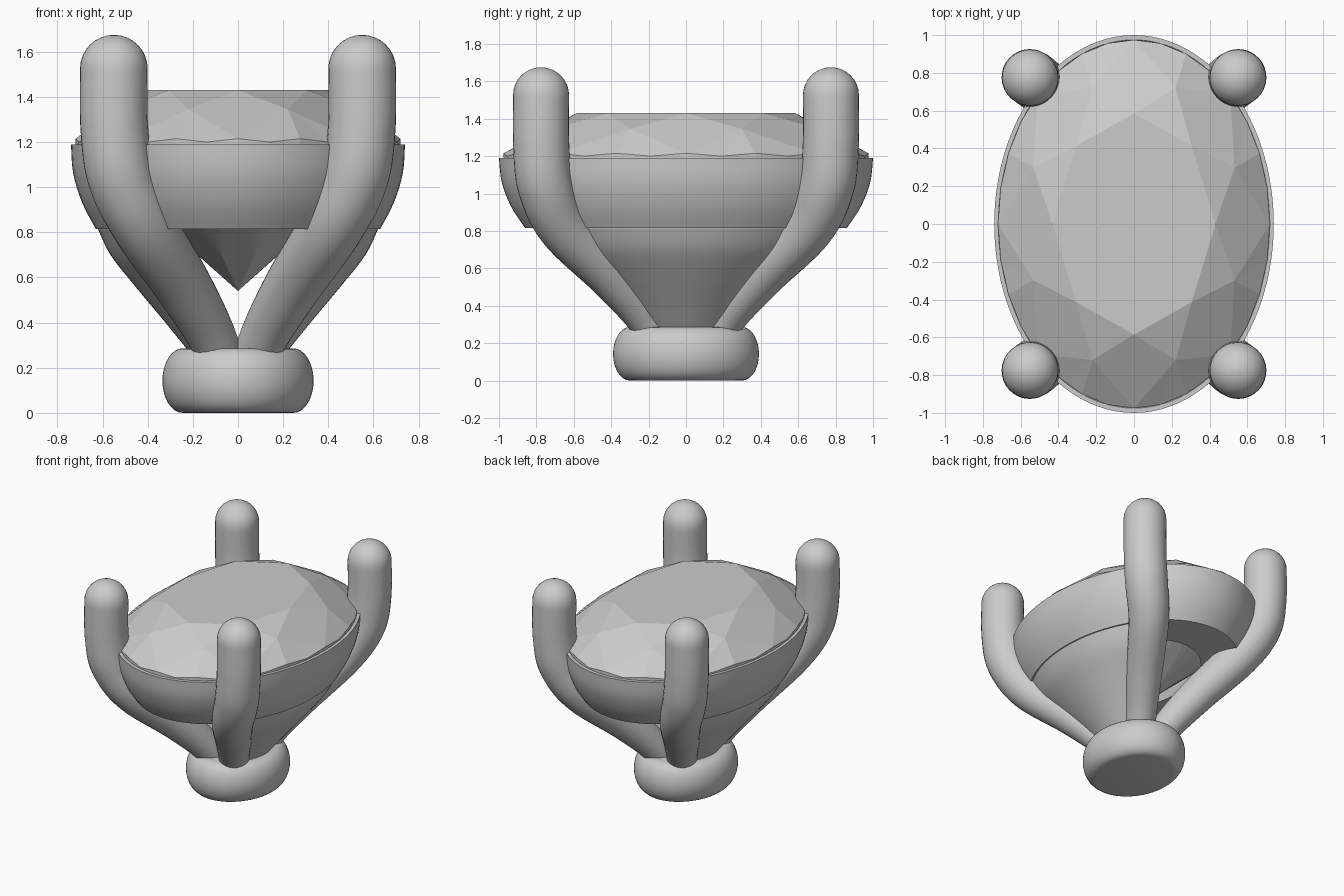
import bpy, bmesh
from math import sin, cos, pi, radians
from mathutils import Vector

if "Cube" in bpy.data.objects:
    bpy.data.objects.remove(bpy.data.objects["Cube"])


def make(name, verts, faces, smooth=True):
    me = bpy.data.meshes.new(name)
    me.from_pydata([tuple(v) for v in verts], [], faces)
    bm = bmesh.new()
    bm.from_mesh(me)
    bmesh.ops.recalc_face_normals(bm, faces=bm.faces)
    bm.to_mesh(me)
    bm.free()
    ob = bpy.data.objects.new(name, me)
    bpy.context.collection.objects.link(ob)
    if smooth:
        bpy.ops.object.select_all(action='DESELECT')
        ob.select_set(True)
        bpy.context.view_layer.objects.active = ob
        bpy.ops.object.shade_smooth_by_angle(angle=radians(35))
    return ob


def loft(name, rings, closed=True, loop=False, caps=False):
    n = len(rings[0])
    verts = [v for r in rings for v in r]
    faces = []
    m = len(rings)
    for i in range(m if loop else m - 1):
        a, b = i * n, (i + 1) % m * n
        for j in range(n if closed else n - 1):
            k = (j + 1) % n
            faces.append((a + j, a + k, b + k, b + j))
    if caps:
        faces += [tuple(range(n)), tuple(range((m - 1) * n, m * n))]
    return make(name, verts, faces)


def ellipse(a, b, z, n=96):
    return [(a * cos(2 * pi * i / n), b * sin(2 * pi * i / n), z) for i in range(n)]


def spline(pts, steps=8):
    """Catmull-Rom samples through 4-component points."""
    p = [pts[0]] + pts + [pts[-1]]
    out = []
    for i in range(1, len(p) - 2):
        for s in range(steps):
            t = s / steps
            out.append([0.5 * (2 * b + (c - a) * t + (2 * a - 5 * b + 4 * c - d) * t * t
                               + (3 * b - a - 3 * c + d) * t ** 3)
                        for a, b, c, d in zip(*p[i - 1:i + 3])])
    return out + [list(pts[-1])]


def mirror(ob, x, y):
    mod = ob.modifiers.new("mirror", 'MIRROR')
    mod.use_axis = (x, y, False)
    mod.use_mirror_merge = False


# Base: oval puck with fully rounded rim
base = []
for i in range(17):
    t = -pi / 2 + pi * i / 16
    base.append(ellipse(0.245 + 0.09 * cos(t), 0.30 + 0.09 * cos(t), 0.143 + 0.143 * sin(t)))
loft("base", base, caps=True)

# Bezel band: rounded outer wall, inner seat following the stone
outer = spline([(0.63, 0.86, 0.815, 0), (0.69, 0.935, 0.93, 0),
                (0.73, 0.985, 1.06, 0), (0.74, 1.0, 1.19, 0)], 5)
band = [ellipse(a, b, z) for a, b, z, _ in outer]
band += [ellipse(0.718, 0.975, 1.19), ellipse(0.40, 0.55, 0.815)]
loft("bezel_band", band, loop=True)

# Prongs: tapering bent rods with domed tips
path = spline([(0.05, 0.10, 0.08, 0.10), (0.10, 0.19, 0.30, 0.105), (0.235, 0.39, 0.55, 0.125),
               (0.41, 0.65, 0.82, 0.142), (0.515, 0.75, 1.04, 0.15),
               (0.548, 0.774, 1.26, 0.15), (0.55, 0.775, 1.525, 0.15)])
for i in range(1, 9):
    t = pi / 2 * i / 8.05
    path.append([0.55, 0.775, 1.525 + 0.15 * sin(t), 0.15 * cos(t)])
rings = []
for i, p in enumerate(path):
    d = Vector(path[min(i + 1, len(path) - 1)][:3]) - Vector(path[max(i - 1, 0)][:3])
    d.normalize()
    u = Vector((0.775, -0.55, 0)).normalized()
    u = (u - d * u.dot(d)).normalized()
    w = d.cross(u)
    rings.append([Vector(p[:3]) + p[3] * (u * cos(2 * pi * j / 32) + w * sin(2 * pi * j / 32))
                  for j in range(32)])
mirror(loft("prongs", rings, caps=True), True, True)

# Side webs: curved sheets between the front and back prongs
prof = spline([(0.20, 0.24, 0.25, 0), (0.33, 0.39, 0.41, 0), (0.455, 0.56, 0.56, 0),
               (0.565, 0.74, 0.70, 0), (0.625, 0.85, 0.825, 0)], 5)
web = [[(a * cos(t), b * sin(t), z) for t in [radians(-48 + 4 * j) for j in range(25)]]
       for a, b, z, _ in prof]
side = loft("side_webs", web, closed=False)
solid = side.modifiers.new("thickness", 'SOLIDIFY')
solid.thickness = 0.06
# thicken towards the inside of the setting
solid.offset = -1 if side.data.polygons[60].normal.x > 0 else 1
mirror(side, True, False)

# Gemstone: oval brilliant cut, flat facets
def gp(k, r, z):
    t = 2 * pi * k / 32
    return (0.72 * r * cos(t), 0.975 * r * sin(t), z)


v = [gp(4 * k, 0.60, 1.43) for k in range(8)]                    # table 0-7
v += [gp(4 * k + 2, 0.80, 1.345) for k in range(8)]              # star tips 8-15
v += [gp(k, 1, 1.20 if k % 2 else 1.215) for k in range(32)]     # girdle top 16-47
v += [gp(k, 1, 1.18) for k in range(32)]                         # girdle base 48-79
v += [gp(4 * k + 2, 0.25, 0.69) for k in range(8)]               # pavilion 80-87
v += [(0, 0, 0.54)]                                              # culet 88
f = [tuple(range(8))]
for k in range(8):
    n, q = (k + 1) % 8, (k - 1) % 8
    G = lambda i: 16 + (4 * k + i) % 32
    B = lambda i: 48 + (4 * k + i) % 32
    f += [(k, n, 8 + k), (k, 8 + k, G(0), 8 + q)]
    f += [(8 + k, G(i + 1), G(i)) for i in range(4)]
    f += [(G(i), G(i + 1), B(i + 1), B(i)) for i in range(4)]
    f += [(80 + k, B(i), B(i + 1)) for i in range(4)]
    f += [(88, 80 + q, B(0), 80 + k)]
make("gemstone", v, f, smooth=False)
